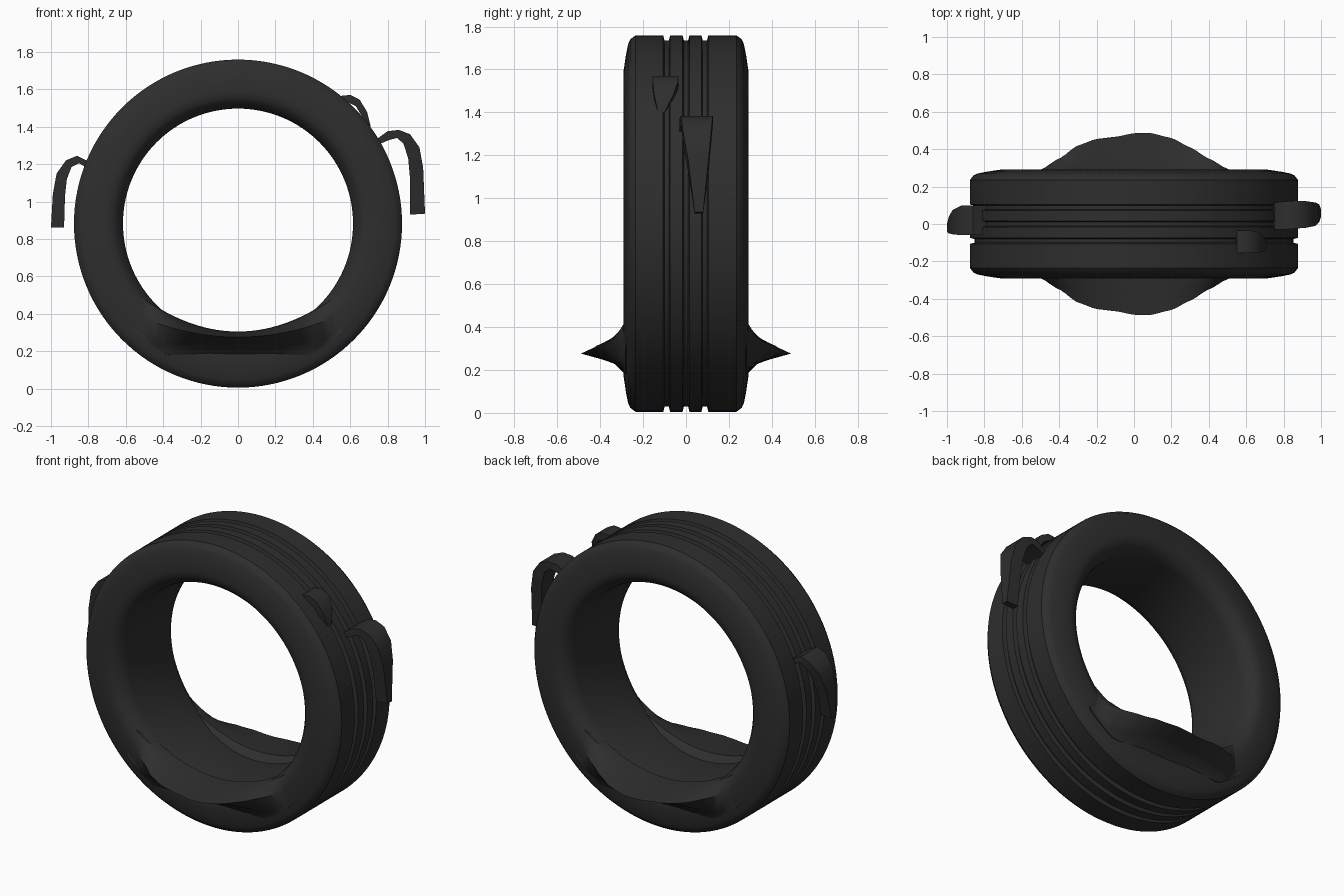
import bpy, bmesh, math

if "Cube" in bpy.data.objects:
    bpy.data.objects.remove(bpy.data.objects["Cube"])

CZ = 0.882          # height of the wheel axis
SEG = 128

rubber = bpy.data.materials.new("dark rubber")
rubber.diffuse_color = (0.027, 0.027, 0.027, 1)
rubber.use_nodes = True
rubber.node_tree.nodes["Principled BSDF"].inputs["Base Color"].default_value = rubber.diffuse_color


def finish(name, bm, angle=35):
    bmesh.ops.recalc_face_normals(bm, faces=bm.faces)
    me = bpy.data.meshes.new(name)
    bm.to_mesh(me)
    bm.free()
    ob = bpy.data.objects.new(name, me)
    bpy.context.collection.objects.link(ob)
    me.materials.append(rubber)
    bpy.ops.object.select_all(action='DESELECT')
    ob.select_set(True)
    bpy.context.view_layer.objects.active = ob
    bpy.ops.object.shade_smooth_by_angle(angle=math.radians(angle))
    return ob


def loft(bm, rings, closed=False):
    """Skin a list of point rings; cap the ends unless the loft is closed."""
    vs = [[bm.verts.new(p) for p in r] for r in rings]
    n = len(vs[0])
    for i in range(len(vs) if closed else len(vs) - 1):
        a, b = vs[i], vs[(i + 1) % len(vs)]
        for j in range(n):
            k = (j + 1) % n
            bm.faces.new((a[j], a[k], b[k], b[j]))
    if not closed:
        bm.faces.new(vs[0])
        bm.faces.new(vs[-1])


def lerp(table, x):
    for (x0, y0), (x1, y1) in zip(table, table[1:]):
        if x <= x1:
            t = max(0, (x - x0) / (x1 - x0))
            t = t * t * (3 - 2 * t) * 0.4 + t * 0.6
            return y0 + (y1 - y0) * t
    return table[-1][1]


# tyre: half side profile (y, radius), mirrored, plus three tread grooves
side = [(0.2, 0.615), (0.235, 0.625), (0.268, 0.652), (0.283, 0.672),
        (0.291, 0.71), (0.28, 0.785), (0.27, 0.835), (0.26, 0.858), (0.235, 0.877)]
profile = [(-y, r) for y, r in side]
for g in (-0.09, 0.0, 0.088):
    profile += [(g - 0.016, 0.877), (g - 0.010, 0.853),
                (g + 0.010, 0.853), (g + 0.016, 0.877)]
profile += side[::-1]
bm = bmesh.new()
rings = []
for i in range(SEG):
    a = 2 * math.pi * i / SEG
    rings.append([(r * math.sin(a), y, CZ + r * math.cos(a)) for y, r in profile])
loft(bm, rings, closed=True)
finish("tyre", bm)

# squashed lips bulging out at the bottom of both sidewalls
reach = [(-0.58, 0.25), (-0.5, 0.29), (-0.4, 0.35), (-0.3, 0.42), (-0.2, 0.455),
         (-0.1, 0.466), (0, 0.485), (0.08, 0.488), (0.2, 0.46), (0.3, 0.41),
         (0.4, 0.35), (0.5, 0.295), (0.58, 0.25)]
for s, label in ((-1, "front_lip"), (1, "back_lip")):
    bm = bmesh.new()
    rings = []
    for i in range(41):
        x = -0.56 + 1.12 * i / 40
        tip = lerp(reach, x)
        top = 0.305 + 0.7 * x * x
        low = CZ - math.sqrt(0.80 ** 2 - x * x)     # keeps the lip within the tyre
        tz = 0.275 + 0.4 * x * x
        out = max(0.0, tip - 0.28)
        section = [(0.13, top - 0.07), (0.21, top), (0.265, top - 0.004),
                   (0.28 + out * 0.5, (top + tz) / 2 - 0.004), (tip, tz),
                   (0.28 + out * 0.5, max(0.247, low + 0.03)),
                   (0.28 + out * 0.25, max(0.228, low + 0.02)),
                   (0.283, max(0.18, low)), (0.2, max(0.17, low))]
        rings.append([(x, s * y, z) for y, z in section])
    loft(bm, rings)
    finish(label, bm, 30)


# torn tread strips: stations (outer x, outer z, inner x, inner z, y min, y max)
def strip(name, stations):
    bm = bmesh.new()
    loft(bm, [[(ox, y0, oz), (ox, y1, oz), (ix, y1, iz), (ix, y0, iz)]
              for ox, oz, ix, iz, y0, y1 in stations])
    finish(name, bm)


strip("right_torn_strip", [
    (0.75, 1.34, 0.74, 1.30, -0.03, 0.115),
    (0.80, 1.376, 0.81, 1.33, -0.03, 0.12),
    (0.86, 1.383, 0.85, 1.34, -0.025, 0.125),
    (0.92, 1.36, 0.885, 1.31, -0.02, 0.122),
    (0.97, 1.29, 0.91, 1.23, -0.01, 0.115),
    (0.99, 1.18, 0.92, 1.12, 0.01, 0.105),
    (1.0, 0.935, 0.92, 0.93, 0.04, 0.08)])
strip("left_torn_strip", [
    (-0.79, 1.21, -0.79, 1.17, -0.06, 0.10),
    (-0.86, 1.245, -0.85, 1.205, -0.06, 0.10),
    (-0.92, 1.22, -0.89, 1.185, -0.06, 0.10),
    (-0.97, 1.15, -0.915, 1.12, -0.055, 0.075),
    (-0.99, 1.04, -0.925, 1.03, -0.05, 0.04),
    (-1.0, 0.86, -0.93, 0.86, -0.04, 0.0)])
strip("small_torn_strip", [
    (0.55, 1.565, 0.54, 1.53, -0.155, -0.035),
    (0.60, 1.57, 0.59, 1.53, -0.155, -0.035),
    (0.65, 1.545, 0.63, 1.51, -0.155, -0.037),
    (0.69, 1.48, 0.66, 1.46, -0.148, -0.06),
    (0.71, 1.40, 0.69, 1.40, -0.13, -0.10)])
